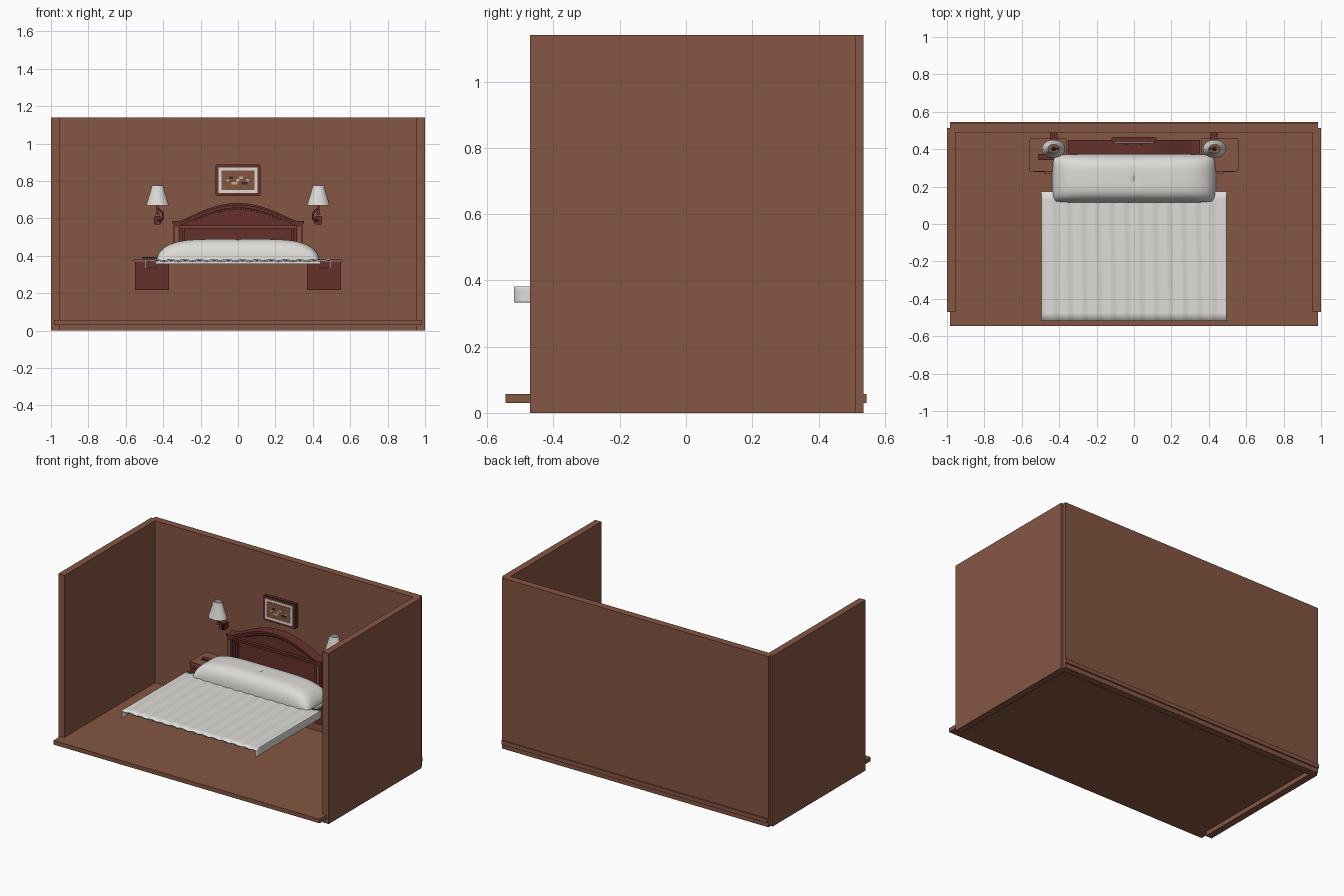
import bpy, bmesh, math

cube = bpy.data.objects.get("Cube")
if cube:
    bpy.data.objects.remove(cube, do_unlink=True)


def material(name, r, g, b):
    m = bpy.data.materials.new(name)
    m.use_nodes = True
    m.diffuse_color = (r, g, b, 1)
    m.node_tree.nodes["Principled BSDF"].inputs["Base Color"].default_value = (r, g, b, 1)
    return m


BROWN = material("wall brown", 0.235, 0.092, 0.056)
WOOD = material("dark red wood", 0.135, 0.031, 0.023)
LINEN = material("white linen", 0.72, 0.71, 0.68)
BLACK = material("dark ink", 0.03, 0.025, 0.022)
CREAM = material("cream", 0.6, 0.42, 0.25)


def finish(name, bm, mat, smooth=False):
    bmesh.ops.recalc_face_normals(bm, faces=bm.faces)
    me = bpy.data.meshes.new(name)
    bm.to_mesh(me)
    bm.free()
    me.materials.append(mat)
    ob = bpy.data.objects.new(name, me)
    bpy.context.collection.objects.link(ob)
    if smooth:
        bpy.ops.object.select_all(action='DESELECT')
        bpy.context.view_layer.objects.active = ob
        ob.select_set(True)
        bpy.ops.object.shade_smooth_by_angle(angle=math.radians(40))
    return ob


def box(name, x, y, z, mat, bevel=0):
    bm = bmesh.new()
    bmesh.ops.create_cube(bm, size=1)
    for v in bm.verts:
        for i, (lo, hi) in enumerate((x, y, z)):
            v.co[i] = lo if v.co[i] < 0 else hi
    if bevel:
        bmesh.ops.bevel(bm, geom=bm.edges[:], offset=bevel, segments=2, affect='EDGES')
    return finish(name, bm, mat)


def slab(name, points, y0, y1, mat):
    """Outline in x and z, extruded along y."""
    bm = bmesh.new()
    face = bm.faces.new([bm.verts.new((x, y0, z)) for x, z in points])
    out = bmesh.ops.extrude_face_region(bm, geom=[face])
    for v in out["geom"]:
        if isinstance(v, bmesh.types.BMVert):
            v.co.y = y1
    return finish(name, bm, mat)


def lathe(name, profile, centre, mat, squash=1, steps=32):
    bm = bmesh.new()
    cx, cy = centre
    rings = []
    for r, z in profile:
        rings.append([bm.verts.new((cx + r * math.cos(a), cy + squash * r * math.sin(a), z))
                      for a in (math.tau * i / steps for i in range(steps))])
    for a, b in zip(rings, rings[1:]):
        for i in range(steps):
            j = (i + 1) % steps
            bm.faces.new((a[i], a[j], b[j], b[i]))
    return finish(name, bm, mat, True)


def tube(name, points, radius, mat):
    cu = bpy.data.curves.new(name, 'CURVE')
    cu.dimensions = '3D'
    cu.bevel_depth = radius
    cu.use_fill_caps = True
    sp = cu.splines.new('BEZIER')
    sp.bezier_points.add(len(points) - 1)
    for p, co in zip(sp.bezier_points, points):
        p.co = co
        p.handle_left_type = p.handle_right_type = 'AUTO'
    cu.materials.append(mat)
    bpy.context.collection.objects.link(bpy.data.objects.new(name, cu))


def sheet(name, nx, ny, fn, mat):
    """Grid surface; fn maps u, v in -1..1 to a point."""
    bm = bmesh.new()
    g = [[bm.verts.new(fn(2 * i / nx - 1, 2 * j / ny - 1)) for j in range(ny + 1)]
         for i in range(nx + 1)]
    for i in range(nx):
        for j in range(ny):
            bm.faces.new((g[i][j], g[i + 1][j], g[i + 1][j + 1], g[i][j + 1]))
    return finish(name, bm, mat, True)


# Room
box("floor", (-0.985, 0.985), (-0.545, 0.545), (0.03, 0.057), BROWN)
box("back_wall", (-0.985, 0.985), (0.488, 0.536), (0, 1.14), BROWN)
for side, s in (("left", 1), ("right", -1)):
    box(side + "_wall", sorted((s * 0.955, s)), (-0.47, 0.512), (0, 1.14), BROWN)


# Coverlet with soft lengthwise folds and hanging sides
def cover(u, v):
    y = -0.172 + 0.347 * v
    x = max(-0.497, min(0.497, u * 0.55))
    drop = max(0, abs(u) * 0.55 - 0.497)
    z = 0.379 + 0.003 * math.sin(x * 82 + 0.5 * math.sin(3 * y)) - drop * 0.9
    return x, y, z


ob = sheet("coverlet", 160, 16, cover, LINEN)
mod = ob.modifiers.new("thickness", 'SOLIDIFY')
mod.thickness = 0.008
box("mattress_base", (-0.44, 0.44), (-0.5, 0.37), (0.356, 0.371), LINEN)


# Long double pillow with a short centre crease
def pillow(u, v):
    a, b = math.sin(u * math.pi / 2), math.sin(v * math.pi / 2)
    h = (1 - abs(a) ** 5) ** 0.55 * (1 - abs(b) ** 4) ** 0.5
    crease = 0.008 * math.exp(-(a * 0.435 / 0.008) ** 2) * max(0, 1 - abs(b) * 1.5)
    corner = 1 - 0.04 * abs(b) ** 6
    return (0.435 * a * corner, 0.244 + 0.13 * b * (1 - 0.06 * abs(a) ** 8),
            0.378 + 0.112 * h - crease)


sheet("pillow", 96, 32, pillow, LINEN)


# Arched headboard
def arch(x, drop=0):
    t = min(1, abs(x) / 0.32)
    return 0.585 + 0.097 * (1 - t * t) ** 1.3 - drop


def arch_band(name, half, d0, d1, y0, y1, mat):
    xs = [half * (i / 24 - 1) for i in range(49)]
    slab(name, [(x, arch(x, d0)) for x in xs] + [(x, arch(x, d1)) for x in reversed(xs)],
         y0, y1, mat)


xs = [0.335 * (i / 24 - 1) for i in range(49)]
slab("headboard_panel", [(x, arch(x, 0.01)) for x in xs] + [(0.335, 0.37), (-0.335, 0.37)],
     0.415, 0.44, WOOD)
arch_band("arch_cap", 0.352, 0, 0.012, 0.376, 0.448, WOOD)
arch_band("arch_moulding", 0.342, 0.012, 0.026, 0.386, 0.42, WOOD)
for i in range(-13, 14):
    x = i * 0.017
    box("dentil", (x - 0.005, x + 0.005), (0.398, 0.42), (arch(x, 0.037), arch(x, 0.02)), WOOD)
box("headboard_rail", (-0.325, 0.325), (0.395, 0.42), (0.545, 0.563), WOOD)
box("headboard_rail_bead", (-0.32, 0.32), (0.388, 0.4), (0.55, 0.557), BROWN)
for s in (-1, 1):
    box("headboard_post", sorted((s * 0.31, s * 0.345)), (0.382, 0.44), (0.37, 0.575), WOOD)
    box("post_panel", sorted((s * 0.319, s * 0.336)), (0.377, 0.385), (0.4, 0.555), BROWN)
    box("panel_stile", sorted((s * 0.285, s * 0.3)), (0.403, 0.42), (0.38, 0.546), WOOD)

# Nightstands and wall lamps
for side, s in (("left", 1), ("right", -1)):
    def span(a, b):
        return sorted((s * a, s * b))

    box(side + "_nightstand", span(0.368, 0.55), (0.285, 0.455), (0.217, 0.367), WOOD)
    box(side + "_nightstand_top", span(0.357, 0.558), (0.28, 0.458), (0.367, 0.383), BROWN, 0.003)
    box(side + "_drawer", span(0.382, 0.536), (0.279, 0.287), (0.308, 0.346), WOOD)
    box(side + "_drawer_handle", span(0.437, 0.481), (0.27, 0.28), (0.33, 0.338), BROWN)

    c = (s * 0.43, 0.402)
    lathe(side + "_lamp_shade",
          [(0.062, 0.668), (0.059, 0.676), (0.049, 0.71), (0.038, 0.745), (0.031, 0.775),
           (0.027, 0.775), (0.034, 0.745), (0.045, 0.71), (0.058, 0.668), (0.062, 0.668)],
          c, LINEN, 0.78)
    lathe(side + "_lamp_bulb_holder",
          [(0.0005, 0.62), (0.012, 0.622), (0.006, 0.632), (0.006, 0.69), (0.012, 0.715),
           (0.0005, 0.745)], c, WOOD, steps=16)
    box(side + "_lamp_plate", span(0.41, 0.45), (0.44, 0.488), (0.568, 0.612), WOOD, 0.004)
    tube(side + "_lamp_arm", [(s * 0.43, 0.445, 0.59), (s * 0.405, 0.42, 0.592),
                              (s * 0.404, 0.405, 0.63), (s * 0.43, 0.402, 0.655)], 0.005, WOOD)

# Closed book on the right nightstand
box("book_cover", (-0.512, -0.43), (0.345, 0.375), (0.383, 0.394), WOOD)
box("book_pages", (-0.508, -0.434), (0.343, 0.346), (0.385, 0.392), BLACK)

# Framed picture
box("picture_frame", (-0.12, 0.12), (0.436, 0.464), (0.72, 0.887), WOOD, 0.004)
box("picture_mat", (-0.103, 0.103), (0.431, 0.437), (0.737, 0.871), LINEN)
box("picture_canvas", (-0.087, 0.087), (0.428, 0.432), (0.753, 0.855), BROWN)
for i in range(7):
    x, z = -0.055 + i * 0.018, 0.803 + 0.017 * math.sin(i * 2.1)
    w = 0.007 + 0.004 * (i % 3)
    box("painted_flower", (x - w, x + w), (0.426, 0.429), (z - 0.006, z + 0.006),
        (CREAM, BLACK, CREAM, LINEN)[i % 4])
